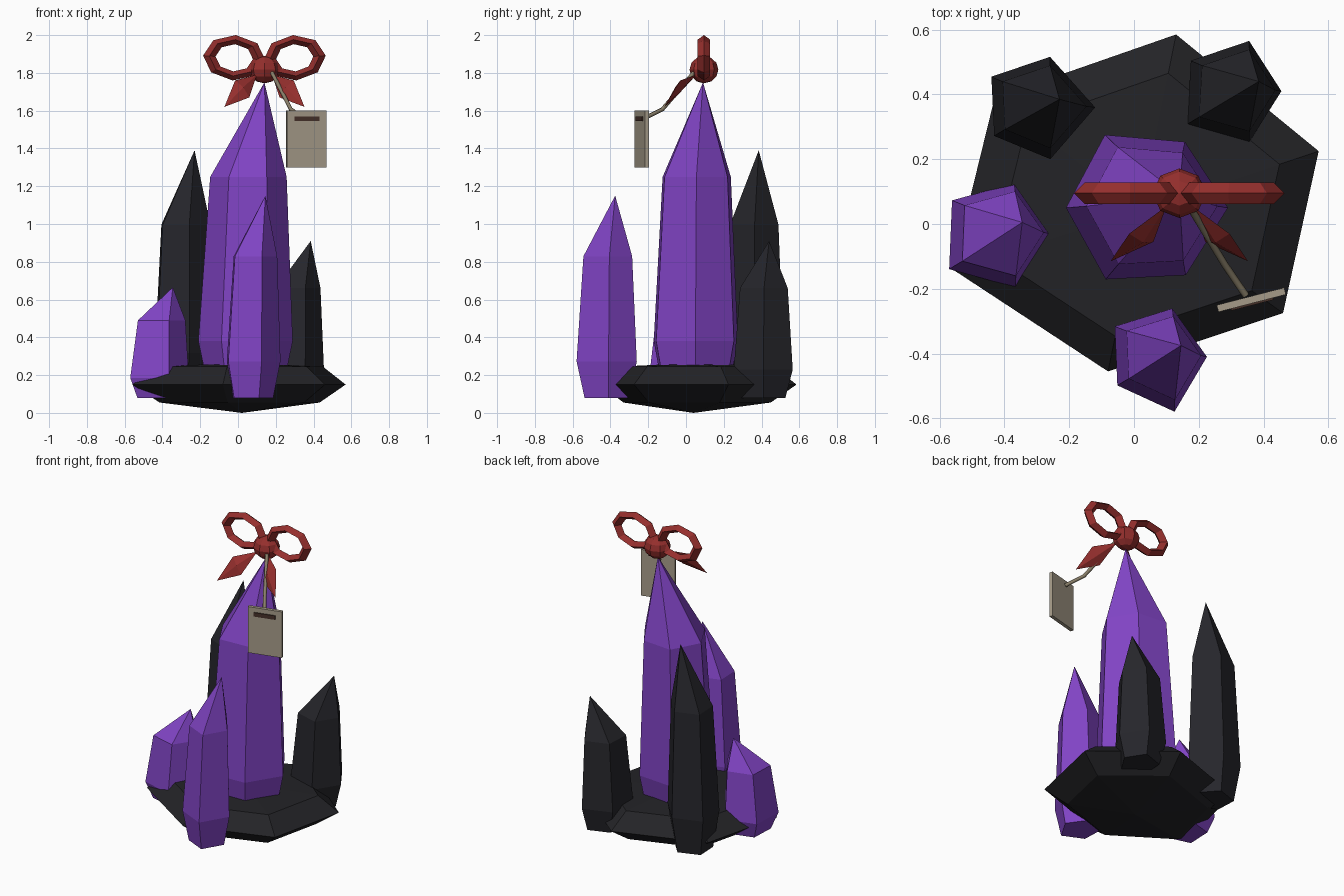
import bpy, bmesh
from math import cos, sin, radians, pi
from mathutils import Vector

if "Cube" in bpy.data.objects:
    bpy.data.objects.remove(bpy.data.objects["Cube"])


def material(name, rgb):
    m = bpy.data.materials.new(name)
    m.diffuse_color = (*rgb, 1)
    m.use_nodes = True
    m.node_tree.nodes["Principled BSDF"].inputs["Base Color"].default_value = m.diffuse_color
    return m


PURPLE = material("purple_crystal", (0.22, 0.058, 0.56))
BLACK = material("black_crystal", (0.019, 0.019, 0.024))
STONE = material("dark_stone", (0.017, 0.017, 0.020))
RED = material("red_ribbon", (0.30, 0.028, 0.026))
PAPER = material("tag_card", (0.38, 0.33, 0.25))
CORD = material("tag_cord", (0.25, 0.21, 0.14))
BROWN = material("brown_mark", (0.06, 0.03, 0.022))


def loft(name, rings, mat):
    """Skin through rings; a one-point ring is a tip, open ends get capped."""
    bm = bmesh.new()
    loops = [[bm.verts.new(p) for p in r] for r in rings]
    for a, b in zip(loops, loops[1:]):
        n = max(len(a), len(b))
        for i in range(n):
            j = (i + 1) % n
            if len(a) == 1:
                bm.faces.new((a[0], b[j], b[i]))
            elif len(b) == 1:
                bm.faces.new((a[i], a[j], b[0]))
            else:
                bm.faces.new((a[i], a[j], b[j], b[i]))
    for end in (loops[0], loops[-1]):
        if len(end) > 1:
            bm.faces.new(end)
    bmesh.ops.recalc_face_normals(bm, faces=bm.faces)
    me = bpy.data.meshes.new(name)
    bm.to_mesh(me)
    bm.free()
    ob = bpy.data.objects.new(name, me)
    bpy.context.collection.objects.link(ob)
    me.materials.append(mat)
    return ob


def finish(name, mat):
    ob = bpy.context.object
    ob.name = name
    ob.data.materials.append(mat)
    return ob


def crystal(name, centre, radii, shift, tip, mat):
    """Leaning faceted crystal: narrow foot, wide girdle, shoulder, point."""
    foot = 0.08
    h = tip[2] - foot
    n = len(radii)

    def ring(scale, frac, off):
        return [(centre[0] + off[0] + r * scale * cos(2 * pi * i / n),
                 centre[1] + off[1] + r * scale * sin(2 * pi * i / n),
                 foot + h * frac) for i, r in enumerate(radii)]
    loft(name, [ring(0.75, 0, (0, 0)), ring(1, 0.18, (0, 0)),
                ring(0.81, 0.70, shift), [tip]], mat)


# Rock base: irregular hexagon bulging at mid height
outline = [(0.57, 0.225), (0.13, 0.585), (-0.43, 0.39),
           (-0.56, -0.14), (-0.08, -0.455), (0.46, -0.275)]
mid = Vector((0.02, 0.04))


def slab(scale, z):
    return [(*(mid + (Vector(p) - mid) * scale), z) for p in outline]


loft("rock_base", [[(0.02, 0.04, 0.0)], slab(0.75, 0.055), slab(1, 0.15),
                   slab(0.78, 0.245), [(0.02, 0.04, 0.265)]], STONE)

# Crystals
crystal("main_crystal", (0.04, 0.05), (0.25, 0.235, 0.26, 0.25, 0.255, 0.24),
        (0.015, 0.005), (0.14, 0.09, 1.75), PURPLE)
crystal("front_crystal", (0.07, -0.41), (0.155, 0.157, 0.16, 0.15, 0.178),
        (0.012, 0.004), (0.145, -0.375, 1.15), PURPLE)
crystal("left_crystal", (-0.42, -0.03), (0.16, 0.164, 0.175, 0.186, 0.174),
        (0.012, 0.004), (-0.345, 0.005, 0.665), PURPLE)
crystal("back_left_crystal", (-0.31, 0.36), (0.19, 0.164, 0.161, 0.15, 0.168),
        (0.01, 0.003), (-0.23, 0.385, 1.39), BLACK)
crystal("back_right_crystal", (0.305, 0.41), (0.15, 0.163, 0.16, 0.174, 0.165),
        (0.01, 0.003), (0.385, 0.44, 0.91), BLACK)

# Bow loops, tails and knot
CX, CY = 0.14, 0.095
for side, s in (("left", -1), ("right", 1)):
    bpy.ops.mesh.primitive_torus_add(
        major_segments=8, minor_segments=4, major_radius=0.132,
        minor_radius=0.033, location=(CX + 0.16 * s, CY, 1.88),
        rotation=(pi / 2, radians(-4) * s, 0))
    loop = finish(side + "_bow_loop", RED)
    loop.scale = (1, 0.73, 1)

    inner, outer = Vector((0.155, -0.125, 1.76)), Vector((0.08, -0.15, 1.67))
    top, tip = Vector((0.04, -0.04, 1.79)), Vector((0.212, -0.21, 1.62))
    centre = (inner + outer) / 2
    nrm = (inner - outer).cross(tip - top).normalized() * 0.018
    place = lambda p: (CX + p.x * s, CY + p.y, p.z)
    loft(side + "_bow_tail",
         [[place(top)],
          [place(p) for p in (inner, centre + nrm, outer, centre - nrm)],
          [place(tip)]], RED)

bpy.ops.mesh.primitive_uv_sphere_add(segments=8, ring_count=6, radius=0.083,
                                     location=(CX, CY, 1.817))
finish("bow_knot", RED).scale = (1, 0.92, 0.87)

# Cord from knot to tag
cu = bpy.data.curves.new("tag_cord", "CURVE")
cu.dimensions = "3D"
cu.bevel_depth = 0.011
cu.bevel_resolution = 1
cu.use_fill_caps = True
sp = cu.splines.new("POLY")
path = [(0.18, 0.04, 1.80), (0.28, -0.125, 1.607), (0.345, -0.22, 1.56)]
sp.points.add(len(path) - 1)
for pt, co in zip(sp.points, path):
    pt.co = (*co, 1)
cord = bpy.data.objects.new("tag_cord", cu)
bpy.context.collection.objects.link(cord)
cu.materials.append(CORD)

# Gift tag with a brown strip on its front
for name, loc, size, mat in (
        ("gift_tag", (0.362, -0.234, 1.45), (0.215, 0.022, 0.30), PAPER),
        ("tag_strip", (0.364, -0.245, 1.557), (0.135, 0.012, 0.026), BROWN)):
    bpy.ops.mesh.primitive_cube_add(size=1, location=loc,
                                    rotation=(0, 0, radians(14.5)))
    finish(name, mat).scale = size
